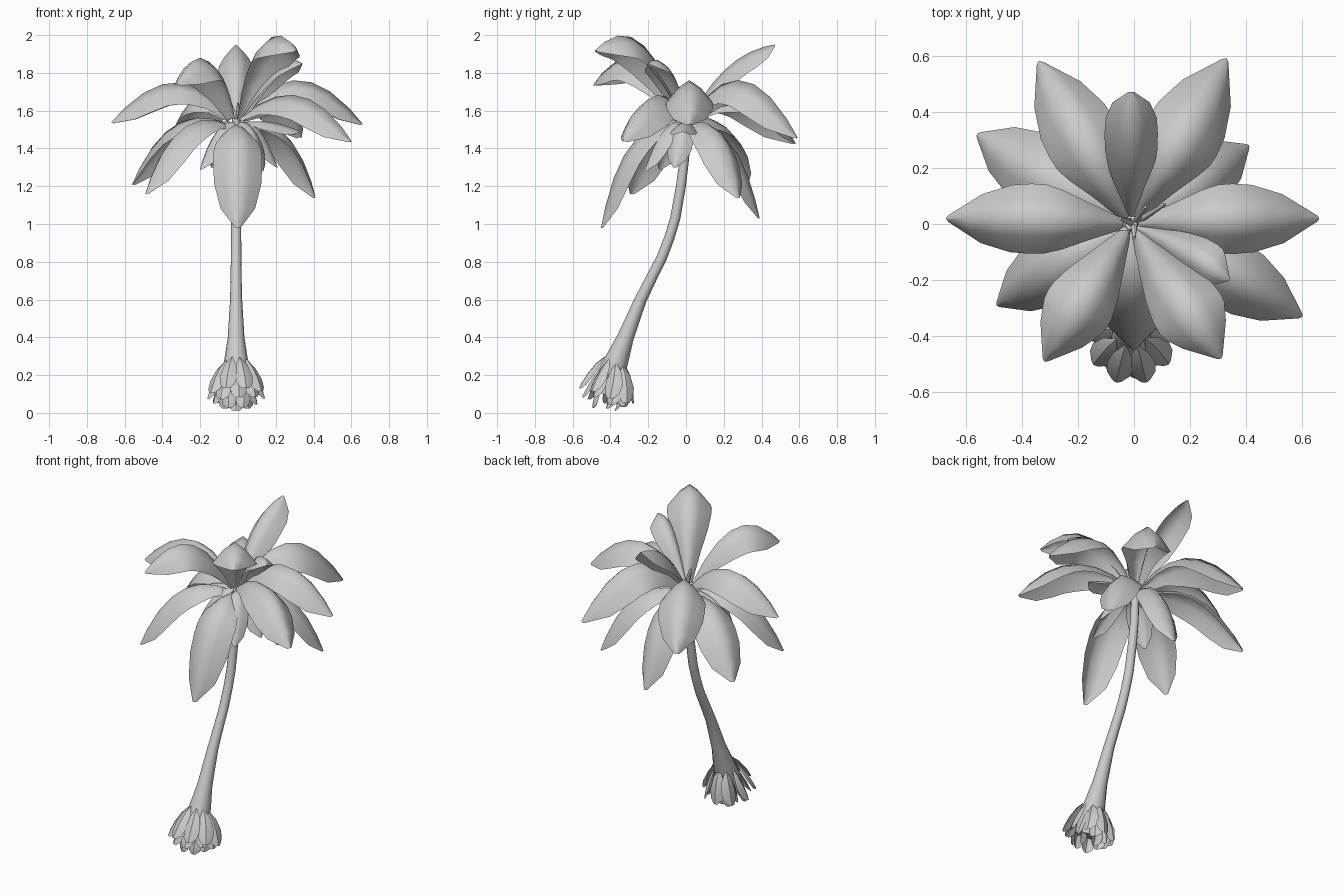
import bpy, bmesh, math, random
from mathutils import Vector as V

if "Cube" in bpy.data.objects:
    bpy.data.objects.remove(bpy.data.objects["Cube"])

random.seed(4)
FROND = [(0, .2), (.15, .55), (.3, .85), (.45, .98), (.6, 1), (.75, .96), (.9, .7), (1, .1)]
SCALE = [(0, .05), (.3, .7), (.65, 1), (.88, .85), (1, .35)]


def finish(name, bm, angle=75):
    me = bpy.data.meshes.new(name)
    bm.to_mesh(me)
    bm.free()
    ob = bpy.data.objects.new(name, me)
    bpy.context.collection.objects.link(ob)
    bpy.ops.object.select_all(action='DESELECT')
    ob.select_set(True)
    bpy.context.view_layer.objects.active = ob
    bpy.ops.object.shade_smooth_by_angle(angle=math.radians(angle))
    return ob


def leaf(bm, base, mid, tip, width, drop, profile):
    """Folded blade along a curve through base, mid (at 0.6) and tip."""
    b, m, t = V(base), V(mid), V(tip)
    c = (m - b * .16 - t * .36) / .48
    h = V((t.x - b.x, t.y - b.y, 0)).normalized()
    side = V((-h.y, h.x, 0))
    rows = []
    for u, w in profile:
        p = b * (1 - u) ** 2 + c * 2 * u * (1 - u) + t * u * u
        tan = ((c - b) * (1 - u) + (t - c) * u).normalized()
        nor = tan.cross(side)
        rows.append([bm.verts.new(p + side * (s * w * width)
                                  - nor * (abs(s) ** 1.5 * w * width * drop))
                     for s in (-1, -.5, 0, .5, 1)])
    for r0, r1 in zip(rows, rows[1:]):
        for i in range(4):
            bm.faces.new((r0[i], r1[i], r1[i + 1], r0[i + 1]))


def tube(bm, pts, sides=12):
    """Tube through (x, y, z, radius) points."""
    P = [V(p[:3]) for p in pts]
    rings = []
    for i, p in enumerate(P):
        d = (P[min(i + 1, len(P) - 1)] - P[max(i - 1, 0)]).normalized()
        a = d.cross(V((1, 0, 0))).normalized()
        b = d.cross(a)
        rings.append([bm.verts.new(p + (a * math.cos(k * math.tau / sides)
                      + b * math.sin(k * math.tau / sides)) * pts[i][3])
                      for k in range(sides)])
    for r0, r1 in zip(rings, rings[1:]):
        for k in range(sides):
            j = (k + 1) % sides
            bm.faces.new((r0[k], r0[j], r1[j], r1[k]))
    bm.faces.new(rings[0])
    bm.faces.new(rings[-1])
    bmesh.ops.recalc_face_normals(bm, faces=bm.faces)


# Leaning trunk: y, z, radius
trunk = [(-.44, .1, .07), (-.41, .18, .072), (-.37, .27, .064), (-.32, .4, .044),
         (-.24, .6, .032), (-.18, .72, .029), (-.129, .82, .028), (-.087, .93, .027),
         (-.057, 1.03, .027), (-.027, 1.2, .026), (-.008, 1.35, .025), (0, 1.56, .022)]
bm = bmesh.new()
tube(bm, [(-.01, y, z, r) for y, z, r in trunk])
finish("trunk", bm)

# Large fronds: mid point, tip, half width
fronds = [
    ((.39, .02, 1.75), (.66, .02, 1.53), .125),     # right
    ((-.40, .02, 1.74), (-.67, .02, 1.54), .125),   # left
    ((.20, .36, 1.74), (.33, .59, 1.46), .14),      # back right
    ((-.21, .35, 1.68), (-.34, .58, 1.43), .135),   # back left
    ((-.01, .27, 1.87), (-.01, .47, 1.95), .095),   # back upright
    ((-.20, -.30, 1.88), (-.32, -.49, 1.74), .125), # front left upright
    ((.18, -.29, 1.99), (.31, -.48, 1.92), .13),    # front right upright
    ((.23, -.12, 1.85), (.34, -.20, 1.85), .075),   # small upright
    ((.38, -.20, 1.66), (.60, -.33, 1.44), .125),   # right front, lower
    ((-.34, -.19, 1.46), (-.49, -.29, 1.16), .12),  # left front, low
    ((-.38, .21, 1.49), (-.56, .32, 1.21), .13),    # left back, low
    ((.28, .19, 1.44), (.41, .28, 1.14), .115),     # right back, low
    ((0, -.33, 1.36), (0, -.45, .98), .13),         # front hanging
    ((.02, .28, 1.36), (.02, .39, 1.03), .11),      # back hanging
]
for i, (mid, tip, w) in enumerate(fronds):
    bm = bmesh.new()
    h = V((tip[0], tip[1], 0)).normalized() * .025
    z = 1.56 if tip[2] > 1.4 else 1.52
    leaf(bm, (h.x - .01, h.y, z), mid, tip, w, .95 if tip[2] > 1.4 else .7, FROND)
    finish(f"frond_{i + 1}", bm)

# Short leaves beneath the crown
bm = bmesh.new()
for x, y, z, w in [(-.2, -.14, 1.29, .075), (.13, -.22, 1.28, .07), (.21, -.06, 1.3, .07),
                   (-.14, .2, 1.3, .07), (.33, -.02, 1.49, .07), (-.27, 0, 1.46, .07)]:
    leaf(bm, (x * .1, y * .1, 1.54), (x * .65, y * .65, z * .35 + 1.01), (x, y, z), w, .7, FROND)
finish("short_leaves", bm)

# Young shoots at the heart
bm = bmesh.new()
for x, y, z in [(.11, .07, 1.67), (-.05, .02, 1.66), (.0, -.05, 1.64), (.04, .06, 1.68)]:
    tube(bm, [(0, 0, 1.5, .014), (x * .4, y * .4, 1.59, .011), (x, y, z, .006)], 6)
finish("shoots", bm)

# Rows of bark scales flaring round the foot
axis = V((0, .25, 1)).normalized()
ea, eb = V((1, 0, 0)), axis.cross(V((1, 0, 0)))
top = V((-.01, -.38, .275))


def foot_row(name, count, phase, spots, width):
    bm = bmesh.new()
    for k in range(count):
        a = (k + phase) * math.tau / count
        d = ea * math.cos(a) + eb * math.sin(a)
        j = random.uniform(-.012, .012)
        pts = [top + d * r + axis * (h + j) for r, h in spots]
        leaf(bm, *pts, width, .45, SCALE)
    finish(name, bm, 30)


foot_row("outer_scales", 9, .25, [(.06, .0), (.125, -.1), (.155, -.19)], .048)
foot_row("middle_scales", 7, .4, [(.06, -.04), (.1, -.14), (.12, -.22)], .045)
foot_row("inner_scales", 5, .25, [(.045, -.1), (.07, -.2), (.065, -.262)], .04)
